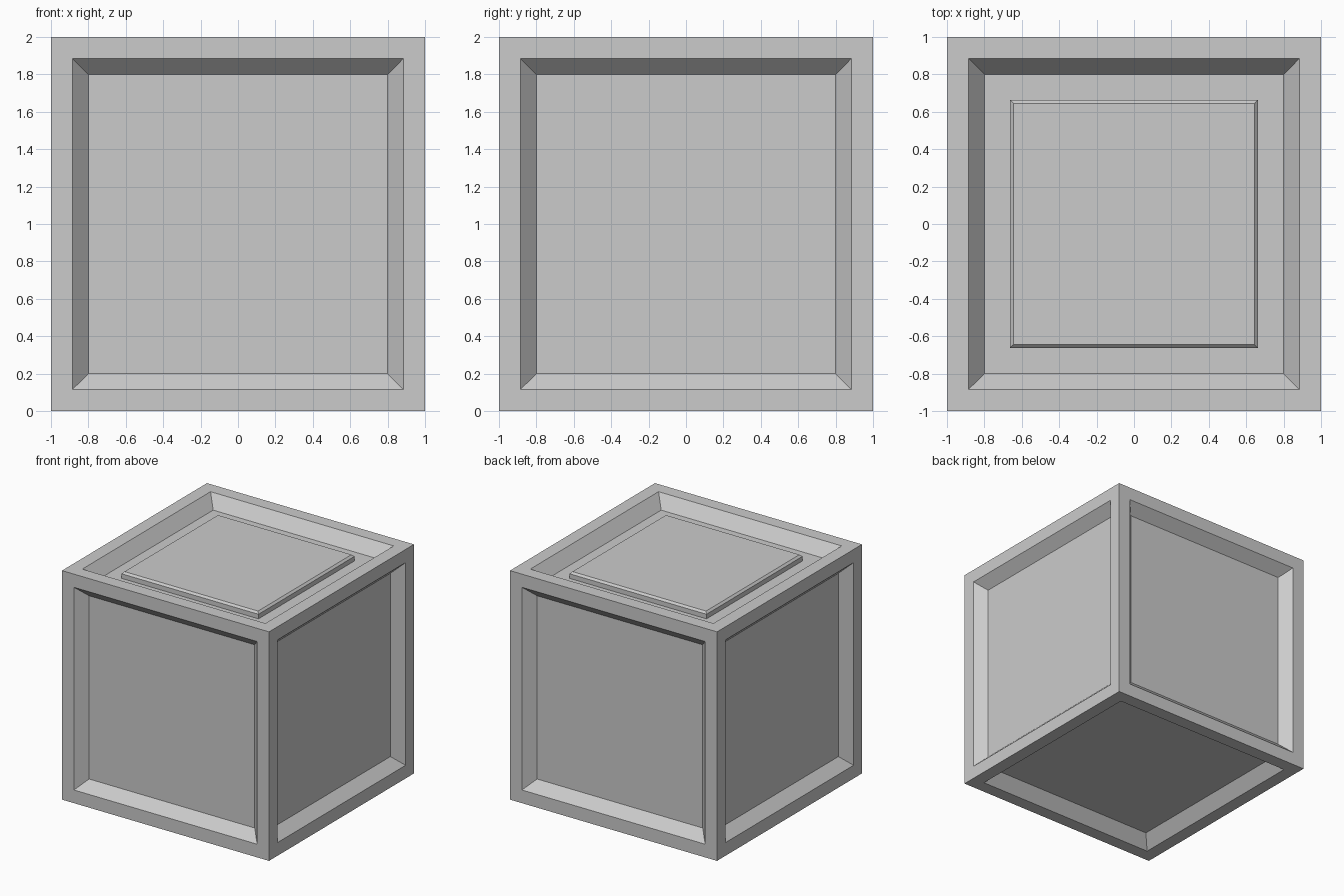
import bpy, bmesh
from mathutils import Matrix

if "Cube" in bpy.data.objects:
    bpy.data.objects.remove(bpy.data.objects["Cube"])


def make_object(name, bm):
    bmesh.ops.recalc_face_normals(bm, faces=bm.faces[:])
    mesh = bpy.data.meshes.new(name)
    bm.to_mesh(mesh)
    bm.free()
    obj = bpy.data.objects.new(name, mesh)
    bpy.context.collection.objects.link(obj)
    return obj


RIM, SLOPE = 0.115, 0.085
SIDE_DEPTH, CAP_DEPTH = 0.088, 0.106

# Crate body: every face has a flat rim and a sloped, recessed panel
bm = bmesh.new()
bmesh.ops.create_cube(bm, size=2, matrix=Matrix.Translation((0, 0, 1)))
bm.normal_update()
for face in bm.faces[:]:
    depth = CAP_DEPTH if abs(face.normal.z) > 0.5 else SIDE_DEPTH
    bmesh.ops.inset_region(bm, faces=[face], thickness=RIM, use_even_offset=True)
    bmesh.ops.inset_region(bm, faces=[face], thickness=SLOPE, use_even_offset=True)
    # Push the panel inward
    bmesh.ops.translate(bm, verts=face.verts[:], vec=-face.normal * depth)
make_object("crate_body", bm)

# Lid plate: thin square slab with a chamfered top edge
BASE_Z, TOP_Z, HALF, CHAMFER = 1.885, 1.951, 0.662, 0.017
bm = bmesh.new()
bmesh.ops.create_cube(
    bm, size=1,
    matrix=Matrix.Translation((0, 0, (BASE_Z + TOP_Z) / 2))
    @ Matrix.Diagonal((2 * HALF, 2 * HALF, TOP_Z - BASE_Z, 1)))
top_edges = [e for e in bm.edges if all(v.co.z > TOP_Z - 0.001 for v in e.verts)]
bmesh.ops.bevel(bm, geom=top_edges, offset=CHAMFER, segments=1, affect='EDGES')
make_object("lid_plate", bm)
